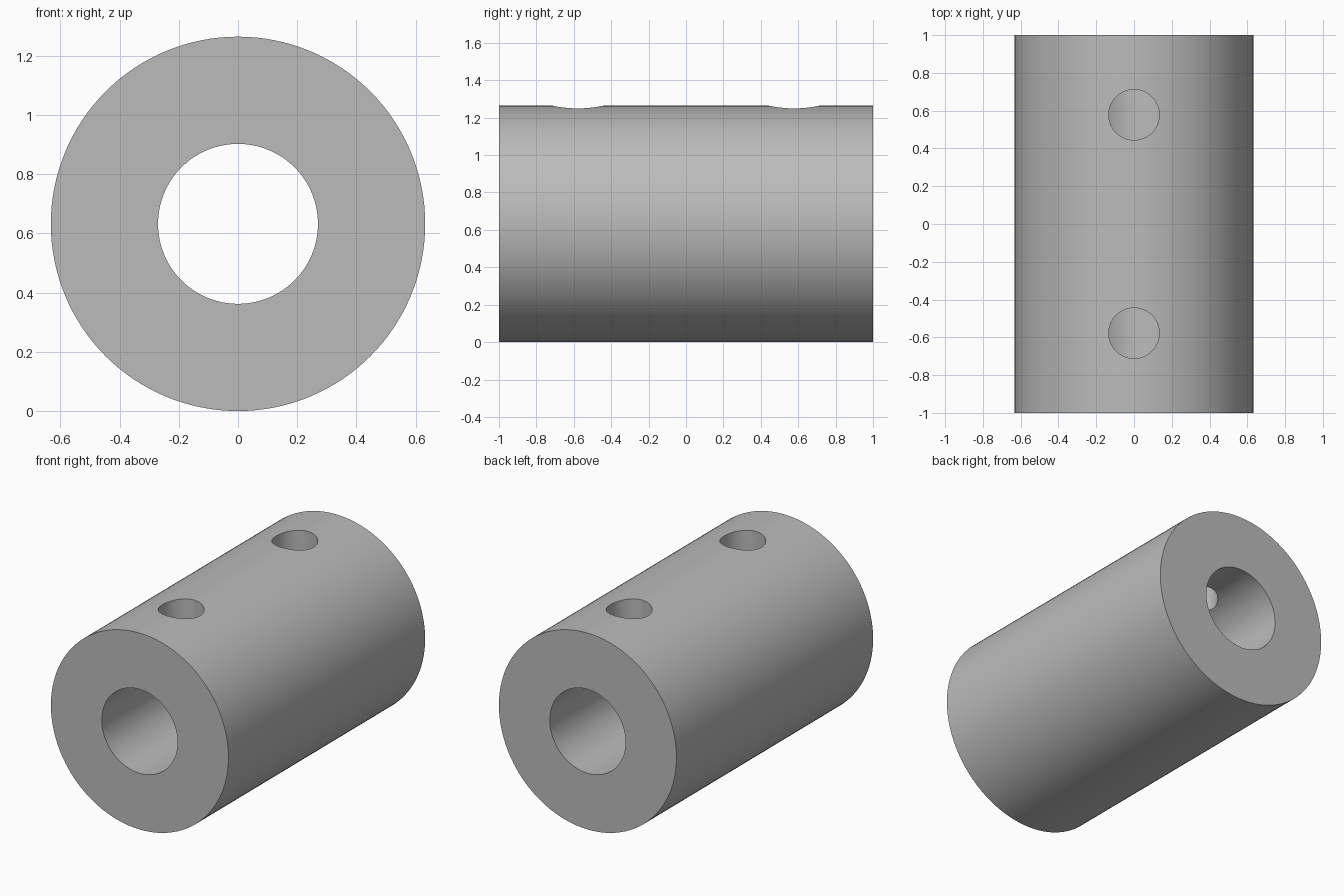
import bpy
import math

R, BORE, HOLE, HOLE_Y = 0.632, 0.27, 0.134, 0.578

cube = bpy.data.objects.get("Cube")
if cube:
    bpy.data.objects.remove(cube, do_unlink=True)

# Plain grey metal
steel = bpy.data.materials.new("grey steel")
steel.use_nodes = True
grey = (0.5, 0.5, 0.5, 1)
steel.diffuse_color = grey
steel.node_tree.nodes["Principled BSDF"].inputs["Base Color"].default_value = grey


def cylinder(name, radius, depth, location, rotation=(0, 0, 0), sides=128):
    bpy.ops.mesh.primitive_cylinder_add(vertices=sides, radius=radius, depth=depth,
                                        location=location, rotation=rotation)
    obj = bpy.context.object
    obj.name = name
    obj.data.materials.append(steel)
    return obj


# Collar body lying along y
along_y = (math.pi / 2, 0, 0)
body = cylinder("coupling_body", R, 2, (0, 0, R), along_y)

# Through bore, and two set screw holes from the top into the bore
cutters = [cylinder("bore_cutter", BORE, 2.4, (0, 0, R), along_y)]
for label, y in (("front", -HOLE_Y), ("back", HOLE_Y)):
    cutters.append(cylinder(label + "_screw_hole_cutter", HOLE, R + 0.2,
                            (0, y, R + (R + 0.2) / 2), sides=64))

bpy.ops.object.select_all(action="DESELECT")
body.select_set(True)
bpy.context.view_layer.objects.active = body
for cutter in cutters:
    cut = body.modifiers.new(cutter.name, "BOOLEAN")
    cut.operation = "DIFFERENCE"
    cut.solver = "EXACT"
    cut.object = cutter
    bpy.ops.object.modifier_apply(modifier=cut.name)
for cutter in cutters:
    bpy.data.objects.remove(cutter, do_unlink=True)

# Smooth walls with crisp rims
bpy.ops.object.shade_smooth_by_angle(angle=math.radians(30))
